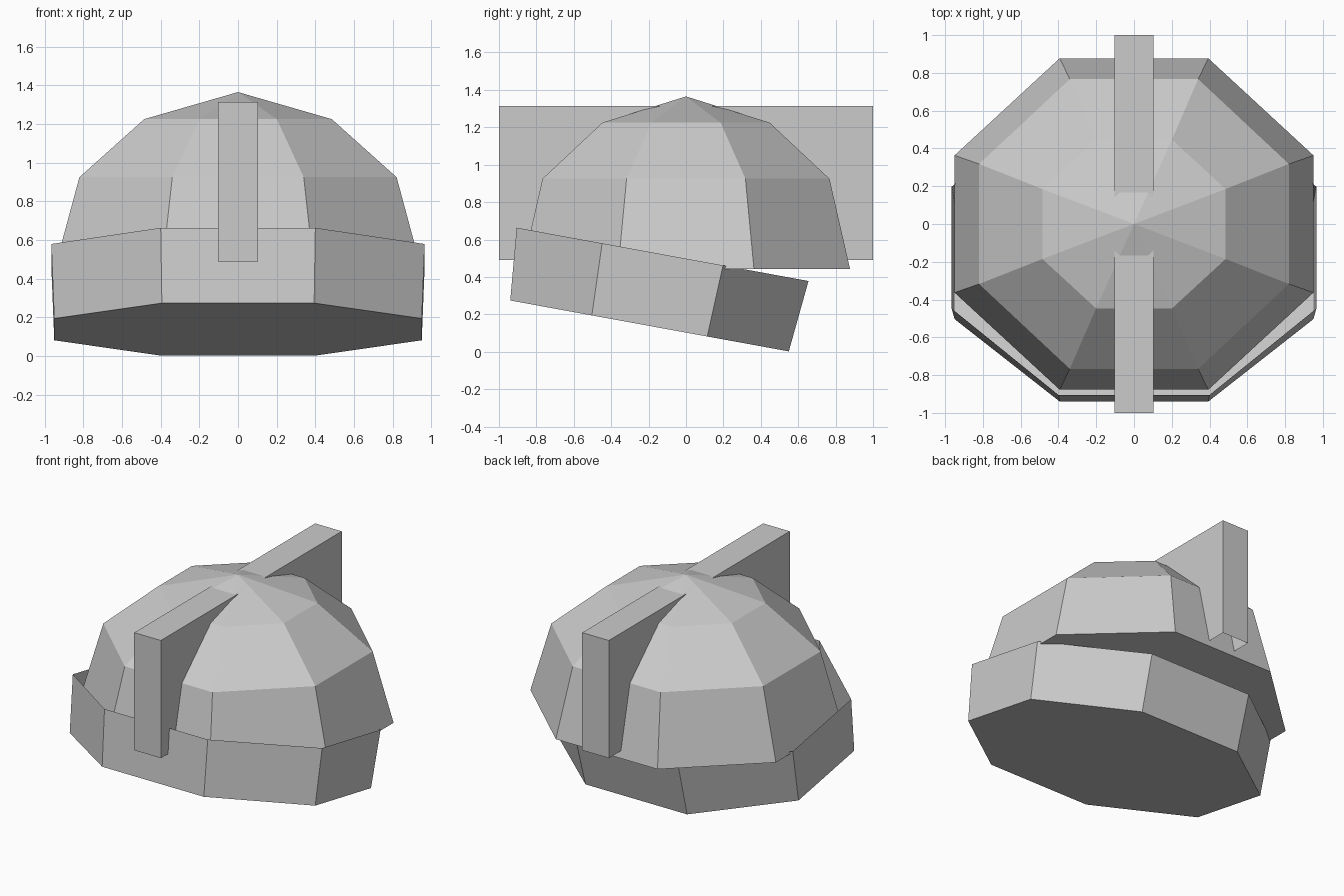
import bpy, math
from mathutils import Matrix

if "Cube" in bpy.data.objects:
    bpy.data.objects.remove(bpy.data.objects["Cube"])


def add_mesh(name, verts, faces):
    mesh = bpy.data.meshes.new(name)
    mesh.from_pydata(verts, [], faces)
    mesh.update()
    obj = bpy.data.objects.new(name, mesh)
    bpy.context.collection.objects.link(obj)
    return obj


def octagon_shell(name, rings, apex=None):
    """Stack octagon rings (half_x, half_y, z) upward, closed below, optional apex."""
    k = 1 / math.cos(math.pi / 8)
    verts, faces = [], [tuple(range(7, -1, -1))]
    for hx, hy, z in rings:
        for i in range(8):
            a = math.pi / 8 + i * math.pi / 4
            verts.append((hx * k * math.cos(a), hy * k * math.sin(a), z))
    for r in range(len(rings) - 1):
        for i in range(8):
            j = (i + 1) % 8
            faces.append((r*8 + i, r*8 + j, r*8 + 8 + j, r*8 + 8 + i))
    if apex is not None:
        top = (len(rings) - 1) * 8
        verts.append((0, 0, apex))
        faces += [(top + i, top + (i + 1) % 8, len(verts) - 1) for i in range(8)]
    return add_mesh(name, verts, faces)


# Faceted dome with a flat underside
octagon_shell("dome", [(0.95, 0.877, 0.443), (0.82, 0.767, 0.925),
                       (0.485, 0.447, 1.225)], apex=1.365)

# Tilted base cup, open at the top
base = octagon_shell("base_cup", [(0.95, 0.757, 0), (0.965, 0.793, 0.389)])
base.data.transform(Matrix.Translation((0, -0.195, 0.138))
                    @ Matrix.Rotation(math.radians(-10.35), 4, 'X'))

# Long crest running front to back, open underneath
x, y, z0, z1 = 0.103, 1.0, 0.49, 1.313
corners = [(-x, -y), (x, -y), (x, y), (-x, y)]
add_mesh("crest", [(a, b, z) for z in (z0, z1) for a, b in corners],
         [(4, 5, 6, 7)] + [(i, (i + 1) % 4, (i + 1) % 4 + 4, i + 4) for i in range(4)])
